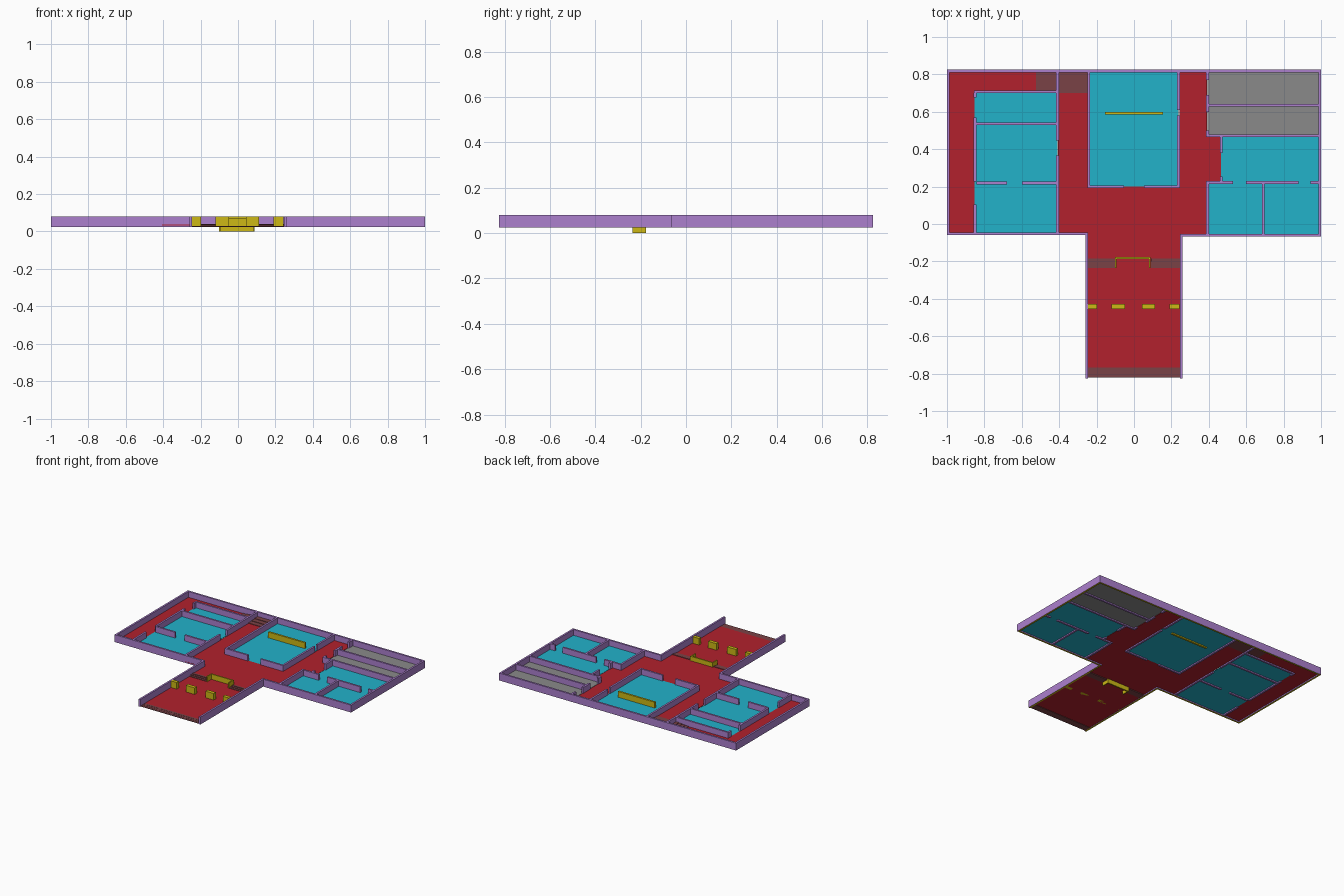
import bpy, bmesh

if "Cube" in bpy.data.objects:
    bpy.data.objects.remove(bpy.data.objects["Cube"])


def material(name, r, g, b):
    lin = [((c / 255 + 0.055) / 1.055) ** 2.4 if c > 10 else c / 3294 for c in (r, g, b)]
    m = bpy.data.materials.new(name)
    m.diffuse_color = (*lin, 1)
    m.use_nodes = True
    m.node_tree.nodes["Principled BSDF"].inputs["Base Color"].default_value = m.diffuse_color
    return m


PURPLE = material("wall purple", 172, 128, 206)
RED = material("hall red", 178, 33, 45)
TEAL = material("room teal", 34, 178, 202)
GRAY = material("washroom gray", 138, 138, 138)
BROWN = material("step brown", 122, 66, 70)
YELLOW = material("accent yellow", 205, 185, 22)

Z0, Z1 = 0.024, 0.08          # wall base and top
HALL, ENTRY = 0.036, 0.03     # floor levels


def boxes(name, rects, z0, z1, mat, under=None):
    """One object made of boxes given as (x0, x1, y0, y1)."""
    bm = bmesh.new()
    for x0, x1, y0, y1 in rects:
        vs = bmesh.ops.create_cube(bm, size=1)["verts"]
        for v in vs:
            v.co = (x1 if v.co.x > 0 else x0, y1 if v.co.y > 0 else y0, z1 if v.co.z > 0 else z0)
    me = bpy.data.meshes.new(name)
    me.materials.append(mat)
    if under:
        me.materials.append(under)
        for f in bm.faces:
            f.normal_update()
            f.material_index = int(f.normal.z < -0.5)
    bm.to_mesh(me)
    bm.free()
    ob = bpy.data.objects.new(name, me)
    bpy.context.collection.objects.link(ob)
    return ob


def wall_x(y, *spans, t=0.014):
    return [(a, b, y - t / 2, y + t / 2) for a, b in spans]


def wall_y(x, *spans, t=0.014):
    return [(x - t / 2, x + t / 2, a, b) for a, b in spans]


def floor(name, rects, z, mat):
    boxes(name, rects, z - 0.003, z, mat)


def steps(name, x0, x1, y0, y1, z0, z1, n, along, flip=False):
    """Flight of shallow steps rising along x or y."""
    for i in range(n):
        k = n - 1 - i if flip else i
        top = z0 + (z1 - z0) * (k + 1) / n
        if along == "x":
            w = (x1 - x0) / n
            r = (x0 + i * w, x0 + (i + 1) * w, y0, y1)
        else:
            w = (y1 - y0) / n
            r = (x0, x1, y0 + i * w, y0 + (i + 1) * w)
        boxes(f"{name}_{i + 1}", [r], z0 - 0.003, top, BROWN)


# Outer walls, T-shaped outline
outer = (wall_x(0.818, (-1, 1)) + wall_x(-0.052, (-1, -0.246)) + wall_x(-0.06, (0.246, 1))
         + wall_y(-0.993, (-0.045, 0.811)) + wall_y(0.993, (-0.053, 0.811))
         + wall_y(-0.253, (-0.825, -0.059)) + wall_y(0.253, (-0.825, -0.067)))
boxes("outer_walls", outer, Z0, Z1, PURPLE, YELLOW)

# Left wing partitions
left = (wall_x(0.707, (-0.856, -0.416)) + wall_x(0.535, (-0.843, -0.416))
        + wall_x(0.219, (-0.843, -0.68), (-0.60, -0.416))
        + wall_y(-0.85, (0.676, 0.70), (0.227, 0.57), (-0.045, 0.104))
        + wall_y(-0.409, (0.446, 0.811), (-0.045, 0.366)))
boxes("left_partitions", left, Z0, Z1, PURPLE)

# Central room walls
centre = (wall_y(-0.241, (0.193, 0.811)) + wall_y(0.238, (0.193, 0.58), (0.61, 0.811))
          + wall_x(0.2, (-0.234, -0.053), (0.053, 0.231)))
boxes("central_room_walls", centre, Z0, Z1, PURPLE)

# Right wing partitions
right = (wall_x(0.634, (0.40, 0.986)) + wall_x(0.471, (0.386, 0.986))
         + wall_x(0.222, (0.386, 0.53), (0.60, 0.88), (0.945, 0.986))
         + wall_y(0.393, (0.77, 0.811), (0.60, 0.69), (0.464, 0.50), (-0.053, 0.215))
         + wall_y(0.467, (0.38, 0.464), (0.229, 0.255))
         + wall_y(0.692, (-0.053, 0.215)))
boxes("right_partitions", right, Z0, Z1, PURPLE)

# Floors
floor("entrance_floor", [(-0.247, 0.247, -0.767, -0.235)], ENTRY, RED)
floor("hall_floor", [(-0.247, 0.247, -0.185, -0.06), (-0.405, 0.39, -0.06, 0.2),
                     (-0.405, -0.245, 0.2, 0.70), (0.242, 0.39, 0.2, 0.815),
                     (0.39, 0.464, 0.225, 0.468), (-0.99, -0.852, -0.05, 0.815),
                     (-0.852, -0.524, 0.71, 0.815)], HALL, RED)
floor("left_room_floor", [(-0.852, -0.41, -0.05, 0.705)], HALL, TEAL)
floor("central_room_floor", [(-0.24, 0.238, 0.2, 0.815)], HALL, TEAL)
floor("right_room_floor", [(0.466, 0.99, 0.222, 0.47), (0.393, 0.99, -0.06, 0.222)], HALL, TEAL)
floor("washroom_floor", [(0.393, 0.99, 0.471, 0.815)], HALL, GRAY)

# Steps: front edge, both sides of the desk, and the two back flights
steps("front_step", -0.246, 0.246, -0.82, -0.767, 0.027, ENTRY, 3, "y")
steps("left_hall_step", -0.246, -0.1, -0.235, -0.185, ENTRY, 0.04, 3, "y")
steps("right_hall_step", 0.09, 0.246, -0.235, -0.185, ENTRY, 0.04, 3, "y")
steps("left_back_step", -0.524, -0.416, 0.714, 0.811, HALL, 0.046, 4, "x")
steps("right_back_step", -0.402, -0.248, 0.70, 0.811, HALL, 0.046, 3, "y")

# Floor under the desk
floor("desk_floor", [(-0.1, 0.09, -0.235, -0.185)], ENTRY, RED)

# Yellow accents: pillars, display wall, U-shaped desk
boxes("pillars", [(a, b, -0.455, -0.429) for a, b in
                  ((-0.246, -0.199), (-0.121, -0.047), (0.044, 0.113), (0.191, 0.243))],
      Z0 + 0.003, Z1, YELLOW)
boxes("display_wall", [(-0.155, 0.155, 0.585, 0.6)], Z0, Z1, YELLOW)
boxes("reception_desk", [(-0.102, 0.088, -0.186, -0.176), (0.08, 0.088, -0.235, -0.186),
                         (-0.102, -0.094, -0.235, -0.186)], 0, 0.07, YELLOW)
